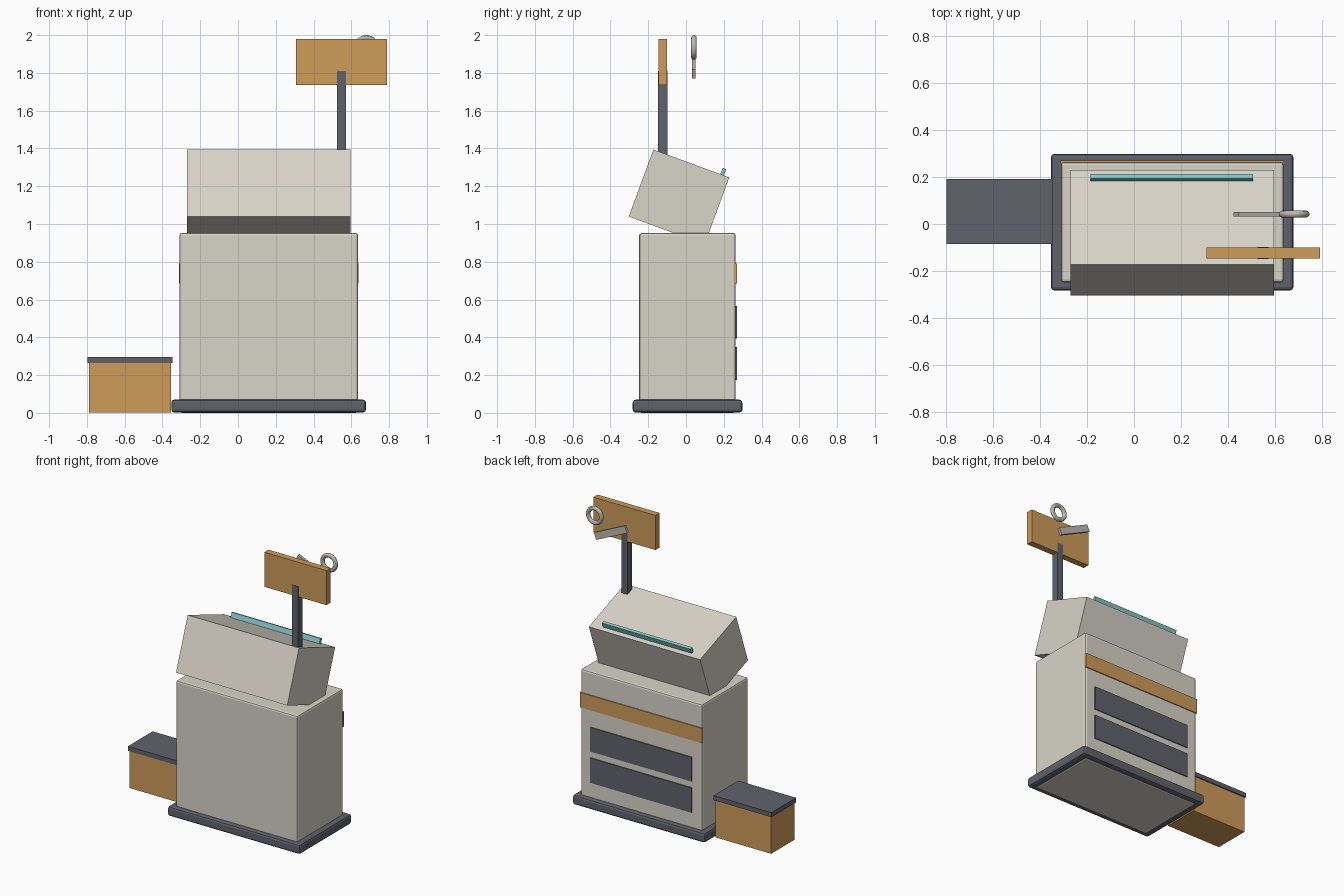
import bpy, math

if "Cube" in bpy.data.objects:
    bpy.data.objects.remove(bpy.data.objects["Cube"])


def material(name, rgb):
    m = bpy.data.materials.new(name)
    m.diffuse_color = (*rgb, 1)
    m.use_nodes = True
    m.node_tree.nodes["Principled BSDF"].inputs["Base Color"].default_value = m.diffuse_color
    return m


CREAM = material("cream", (0.69, 0.66, 0.58))
ORANGE = material("orange wood", (0.62, 0.33, 0.10))
SLATE = material("slate", (0.115, 0.123, 0.148))
TEAL = material("teal", (0.24, 0.57, 0.57))
METAL = material("pale metal", (0.52, 0.49, 0.43))


def box(name, x, y, z, mat, bevel=0.0, rot=(0, 0, 0)):
    """Box from (min, max) ranges, turned about its own centre."""
    bpy.ops.mesh.primitive_cube_add(
        size=1, location=[(a + b) / 2 for a, b in (x, y, z)], rotation=rot)
    o = bpy.context.object
    o.name = name
    o.scale = [b - a for a, b in (x, y, z)]
    bpy.ops.object.transform_apply(location=False, rotation=False, scale=True)
    o.data.materials.append(mat)
    if bevel:
        mod = o.modifiers.new("edge", 'BEVEL')
        mod.width = bevel
        mod.segments = 2
    return o


def centred(c, size):
    return (c - size / 2, c + size / 2)


# Cabinet on its plinth
box("plinth", (-0.353, 0.677), (-0.282, 0.298), (0.002, 0.07), SLATE, 0.015)
box("cabinet", (-0.31, 0.635), (-0.248, 0.263), (0, 0.952), CREAM, 0.012)

# Back trim: stripe and two dark panels
box("back_stripe", (-0.312, 0.637), (0.255, 0.27), (0.685, 0.79), ORANGE)
for i, z in enumerate(((0.175, 0.35), (0.395, 0.565))):
    box(f"back_panel_{i + 1}", (-0.232, 0.557), (0.255, 0.27), z, SLATE)

# Tilted head and the thin screen standing on its sloped top
tilt = math.radians(-20.2)
box("tilted_head", (-0.27, 0.595), centred(-0.037, 0.428),
    centred(1.143, 0.378), CREAM, rot=(tilt, 0, 0))
box("screen_bar", (-0.185, 0.505), centred(0.194, 0.02),
    centred(1.268, 0.055), TEAL, rot=(tilt, 0, 0))

# Sign on a post
box("sign_post", (0.524, 0.572), (-0.148, -0.098), (1.3, 1.81), SLATE)
box("sign_board", (0.307, 0.79), (-0.146, -0.1), (1.737, 1.98), ORANGE)

# Key: ring and slanted shaft
bpy.ops.mesh.primitive_torus_add(
    major_radius=0.051, minor_radius=0.0145, major_segments=32,
    minor_segments=12, location=(0.68, 0.042, 1.9345),
    rotation=(math.pi / 2, 0, 0))
ring = bpy.context.object
ring.name = "key_ring"
ring.data.materials.append(METAL)
bpy.ops.object.shade_smooth_by_angle()
box("key_shaft", centred(0.552, 0.264), centred(0.042, 0.019),
    centred(1.85, 0.05), METAL, rot=(0, math.radians(25), 0))

# Side crate with lid
box("crate", (-0.79, -0.355), (-0.077, 0.182), (0.003, 0.265), ORANGE)
box("crate_lid", (-0.797, -0.347), (-0.084, 0.19), (0.265, 0.297), SLATE)
